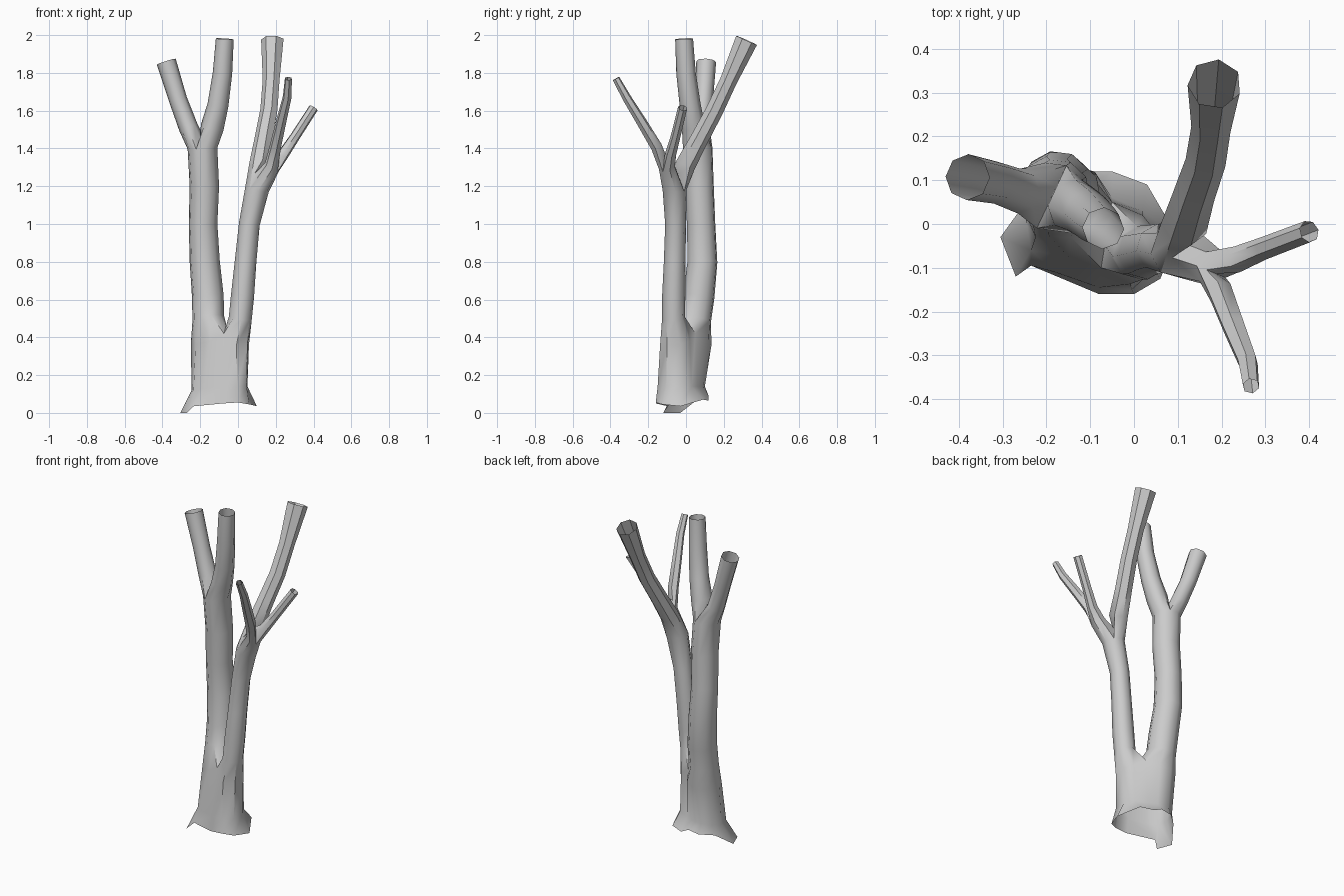
import bpy, bmesh, math
from mathutils import Vector

cube = bpy.data.objects.get("Cube")
if cube:
    bpy.data.objects.remove(cube, do_unlink=True)

bark = bpy.data.materials.new("grey_bark")
bark.use_nodes = True
bark.diffuse_color = (0.6, 0.6, 0.6, 1)
bark.node_tree.nodes["Principled BSDF"].inputs["Base Color"].default_value = (0.6, 0.6, 0.6, 1)

bm = bmesh.new()


def centre(loop):
    return sum((v.co for v in loop), Vector()) / len(loop)


def skin(low, high):
    """Join two loops of equal length with quads."""
    n = len(low)
    for k in range(n):
        m = (k + 1) % n
        bm.faces.new((low[k], low[m], high[m], high[k]))


def grow(loop, stations):
    """Extend a loop through (x, y, z, radius) stations; returns the last loop."""
    n = len(loop)
    points = [centre(loop)] + [Vector(s[:3]) for s in stations]
    for i, s in enumerate(stations, 1):
        c = points[i]
        t = (points[min(i + 1, len(points) - 1)] - points[i - 1]).normalized()
        # Frame across the limb, turned to line up with the previous loop
        old = centre(loop)
        u = loop[0].co - old
        u = (u - t * u.dot(t)).normalized()
        w = t.cross(u)
        sx = sy = 0
        for k, v in enumerate(loop):
            d = v.co - old
            a = math.atan2(d.dot(w), d.dot(u)) - k * math.tau / n
            sx += math.cos(a)
            sy += math.sin(a)
        turn = math.atan2(sy, sx)
        ring = []
        for k in range(n):
            a = turn + k * math.tau / n
            ring.append(bm.verts.new(c + (u * math.cos(a) + w * math.sin(a)) * s[3] * 1.03))
        skin(loop, ring)
        loop = ring
    return loop


def split(loop, i, j, height):
    """Divide a loop into two limbs that share a saddle of two vertices."""
    saddle = []
    for f in (1 / 3, 2 / 3):
        p = loop[j].co.lerp(loop[i].co, f)
        saddle.append(bm.verts.new((p.x, p.y, height)))
    n = len(loop)
    one = [loop[k % n] for k in range(i, (j if j > i else j + n) + 1)]
    two = [loop[k % n] for k in range(j, (i if i > j else i + n) + 1)]
    return one + saddle, two + saddle[::-1]


def fork(loop, height, first, second):
    """Split a loop across the line between two limbs, then grow both."""
    c = centre(loop)
    d = Vector(second[0][:3]) - Vector(first[0][:3])
    side = Vector((-d.y, d.x, 0))
    score = [(v.co - c).dot(side) for v in loop]
    one, two = split(loop, score.index(max(score)), score.index(min(score)), height)
    return grow(one, first), grow(two, second)


# Flared root base, listed counter-clockwise from the front crotch
base_rings = [
    [(-.08, -.16, .05), (0, -.16, .055), (.06, -.125, .045), (.10, -.03, .035),
     (.03, .09, .07), (-.05, .12, .065), (-.10, .12, .09), (-.17, .12, .08),
     (-.24, .06, .07), (-.305, -.03, 0), (-.27, -.12, 0), (-.235, -.095, .035)],
    [(-.08, -.145, .14), (-.005, -.15, .14), (.045, -.105, .14), (.05, -.03, .14),
     (.02, .03, .14), (-.05, .06, .14), (-.10, .09, .14), (-.17, .10, .14),
     (-.225, .065, .13), (-.245, 0, .12), (-.235, -.06, .12), (-.18, -.11, .13)],
    [(-.075, -.10, .42), (-.008, -.137, .36), (.05, -.10, .36), (.058, -.03, .36),
     (.02, .02, .38), (-.05, .05, .42), (-.09, .12, .38), (-.16, .135, .36),
     (-.22, .10, .36), (-.25, .03, .36), (-.225, -.03, .36), (-.15, -.075, .38)],
]
loops = [[bm.verts.new(p) for p in ring] for ring in base_rings]
for low, high in zip(loops, loops[1:]):
    skin(low, high)
right_side, left_side = split(loops[-1], 0, 5, .45)

# Thick stem with two upright limbs
thick = grow(left_side, [(-.157, .05, .5, .083), (-.16, .068, .62, .082), (-.176, .087, .8, .078),
                         (-.185, .08, 1.0, .074), (-.178, .07, 1.2, .076), (-.188, .062, 1.4, .077)])
fork(thick, 1.455,
     [(-.262, .075, 1.51, .05), (-.318, .095, 1.66, .047), (-.38, .107, 1.86, .051)],
     [(-.137, .04, 1.51, .06), (-.106, .022, 1.63, .054), (-.082, 0, 1.8, .05), (-.07, -.01, 1.98, .046)])

# Thin stem: a tall limb leaning back, and a side limb
thin = grow(right_side, [(.012, -.066, .5, .06), (.024, -.065, .62, .06), (.04, -.06, .8, .056),
                         (.06, -.055, 1.0, .054), (.10, -.06, 1.18, .062)])
tall, side_limb = fork(thin, 1.265,
                       [(.115, 0, 1.32, .053), (.137, .07, 1.45, .048), (.165, .15, 1.6, .046),
                        (.177, .225, 1.76, .045), (.184, .32, 1.973, .06)],
                       [(.18, -.1, 1.3, .043)])

# Side limb splits into two slender twigs
fork(side_limb, 1.36,
     [(.198, -.157, 1.41, .03), (.228, -.235, 1.54, .027), (.26, -.315, 1.67, .023), (.267, -.37, 1.77, .019)],
     [(.24, -.08, 1.37, .03), (.30, -.055, 1.46, .026), (.40, -.017, 1.615, .025)])

mesh = bpy.data.meshes.new("tree_trunk")
bm.to_mesh(mesh)
bm.free()
mesh.materials.append(bark)
tree = bpy.data.objects.new("tree_trunk", mesh)
bpy.context.collection.objects.link(tree)

bpy.ops.object.select_all(action='DESELECT')
tree.select_set(True)
bpy.context.view_layer.objects.active = tree
bpy.ops.object.shade_smooth_by_angle(angle=math.radians(47))
